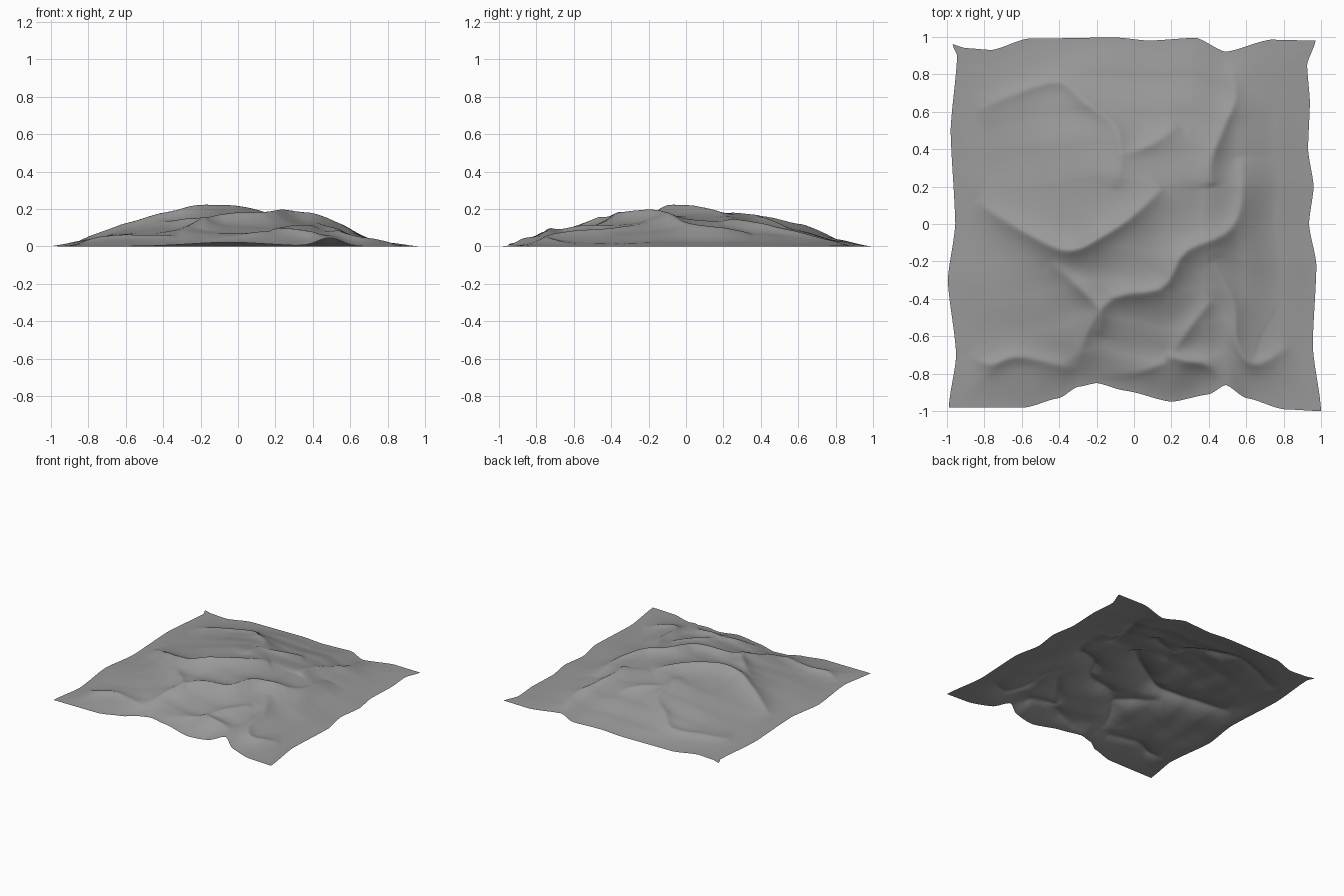
import bpy, bmesh, math

if "Cube" in bpy.data.objects:
    bpy.data.objects.remove(bpy.data.objects["Cube"])

N = 160

def spline(pts, s):
    """Catmull-Rom point on a list of 2D points, s in 0..1"""
    f = min(max(s, 0), 1) * (len(pts) - 1)
    i = min(int(f), len(pts) - 2)
    t = f - i
    a, b, c, d = (pts[min(max(i + k, 0), len(pts) - 1)] for k in (-1, 0, 1, 2))
    return [0.5 * (2 * q + (r - p) * t + (2 * p - 5 * q + 4 * r - w) * t * t
                   + (3 * q - p - 3 * r + w) * t ** 3) for p, q, r, w in zip(a, b, c, d)]

def lookup(pts, x):
    """Smooth height of a profile at x"""
    if x <= pts[0][0]:
        return pts[0][1]
    for p, q in zip(pts, pts[1:]):
        if x <= q[0]:
            t = (x - p[0]) / (q[0] - p[0])
            t = 0.5 * t + 0.5 * t * t * (3 - 2 * t)
            return p[1] + (q[1] - p[1]) * t
    return pts[-1][1]

# wavy outline of the sheet
top = [(-.97, .96), (-.9, .94), (-.76, .93), (-.57, .99), (-.1, .997), (.08, .98),
       (.33, .995), (.49, .92), (.73, .985), (.97, .98)]
bottom = [(-.99, -.98), (-.58, -.98), (-.4, -.93), (-.3, -.87), (-.2, -.85), (-.05, -.89),
          (.2, -.95), (.4, -.91), (.49, -.86), (.6, -.93), (.8, -.99), (1, -1)]
left = [(-.98, -.99), (-.7, -.95), (-.3, -.995), (0, -.955),
        (.5, -.98), (.9, -.945), (.96, -.97)]
right = [(-1, 1), (-.65, .955), (-.22, .975), (0, .935),
         (.2, .96), (.4, .93), (.65, .94), (.85, .925), (.98, .97)]

# broad swell across x and y
k = [i / 5 - 1 for i in range(11)]
swell_x = list(zip(k, [.02, .25, .48, .73, .97, 1, .95, .8, .45, .14, 0]))
swell_y = list(zip(k, [0, .36, .6, .8, .96, 1, 1, .8, .52, .2, 0]))

# folds: height, width, crest path
folds = [
    (.068, .07, [(-.85, .12), (-.55, -.06), (-.35, -.14), (-.18, -.07), (0, .05), (.16, .2)]),
    (.055, .07, [(.58, .36), (.57, .1), (.49, -.05), (.27, -.15), (.15, -.34), (-.12, -.4), (-.27, -.62), (-.3, -.8)]),
    (.040, .06, [(.47, .95), (.54, .7), (.48, .52), (.41, .33), (.42, .2)]),
    (.035, .06, [(-.85, .6), (-.65, .69), (-.4, .76), (-.25, .64), (-.1, .52), (-.07, .35), (-.1, .18)]),
    (.040, .06, [(-.45, -.2), (-.3, -.33), (-.18, -.47), (-.2, -.6)]),
    (.035, .05, [(-.88, -.7), (-.77, -.75), (-.6, -.71), (-.25, -.8)]),
    (.025, .04, [(-.35, -.83), (0, -.8), (.22, -.71)]),
    (.045, .05, [(.16, -.7), (.27, -.73), (.4, -.76), (.5, -.88)]),
    (.040, .06, [(.42, -.2), (.53, -.42), (.55, -.64), (.65, -.75), (.84, -.65)]),
    (.025, .05, [(-.1, .36), (.08, .42), (.24, .53)]),
    (.025, .05, [(.2, -.7), (.3, -.55), (.42, -.4)]),
]
paths = [(h, w, [spline(p, i / 24) for i in range(25)]) for h, w, p in folds]

def fold_height(x, y):
    total = 0
    for h, w, p in paths:
        best, along = 9, 0
        for i in range(len(p) - 1):
            ax, ay = p[i]
            dx, dy = p[i + 1][0] - ax, p[i + 1][1] - ay
            t = min(max(((x - ax) * dx + (y - ay) * dy) / (dx * dx + dy * dy + 1e-9), 0), 1)
            d = (x - ax - t * dx) ** 2 + (y - ay - t * dy) ** 2
            if d < best:
                best, along = d, (i + t) / (len(p) - 1)
        d = math.sqrt(best + .00012) - .011
        total += (h * math.sin(math.pi * min(max(along, 0), 1)) ** .6 * math.exp(-d / w)) ** 2
    return math.sqrt(total)

def lift(x):
    """Raised places along the front edge"""
    return .022 * math.exp(-((x + .05) / .3) ** 2) + .045 * math.exp(-((x - .49) / .09) ** 2)

# crumpled sheet
def edge(pts):
    return [lookup(pts, pts[0][0] + (pts[-1][0] - pts[0][0]) * i / N) for i in range(N + 1)]

T, B, L, R = edge(top), edge(bottom), edge(left), edge(right)
bm = bmesh.new()
rows = []
for j in range(N + 1):
    v = j / N
    row = []
    for i in range(N + 1):
        u = i / N
        x = L[j] + (R[j] - L[j]) * u
        y = B[i] + (T[i] - B[i]) * v
        rim = min(1, 8 * min(u, 1 - u, v, 1 - v))
        rim = rim * rim * (3 - 2 * rim)
        z = .167 * lookup(swell_x, 2 * u - 1) * lookup(swell_y, 2 * v - 1)
        z += rim * (fold_height(x, y) + .004 * math.sin(9 * x + 4 * y) * math.sin(8 * y - 3 * x))
        z += lift(x) * math.exp(-(v / .09) ** 2)
        row.append(bm.verts.new((x, y, max(z, 0))))
    rows.append(row)
for a, b in zip(rows, rows[1:]):
    for i in range(N):
        bm.faces.new((a[i], a[i + 1], b[i + 1], b[i]))
mesh = bpy.data.meshes.new("crumpled_sheet")
bm.to_mesh(mesh)
bm.free()
mesh.shade_smooth()
grey = bpy.data.materials.new("dark_grey")
grey.diffuse_color = (.32, .32, .32, 1)
grey.use_nodes = True
grey.node_tree.nodes["Principled BSDF"].inputs["Base Color"].default_value = grey.diffuse_color
mesh.materials.append(grey)
bpy.context.collection.objects.link(bpy.data.objects.new("crumpled_sheet", mesh))
